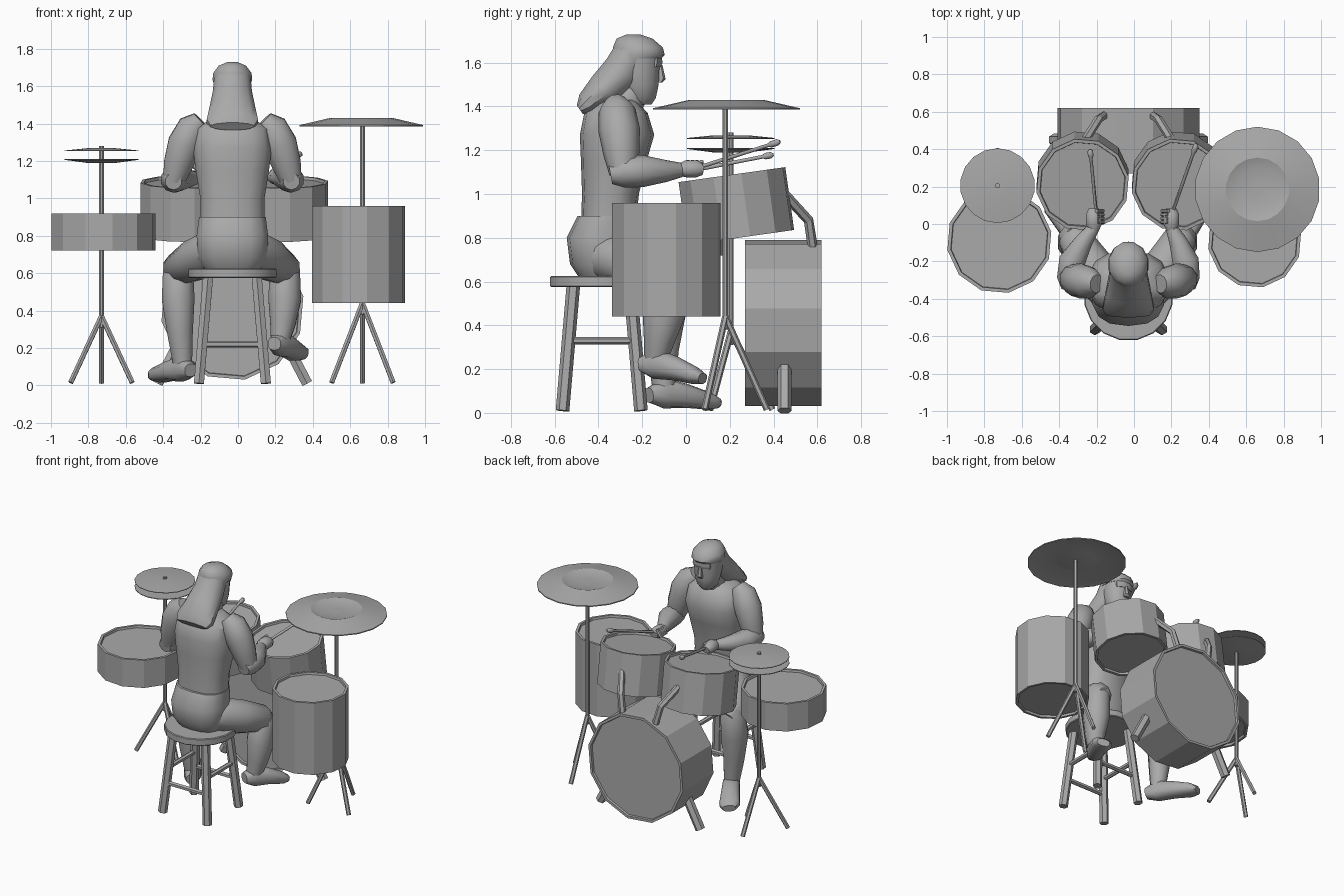
import bpy, bmesh, math
from mathutils import Vector, Matrix

if "Cube" in bpy.data.objects:
    bpy.data.objects.remove(bpy.data.objects["Cube"], do_unlink=True)

grey = bpy.data.materials.new("plain grey")
grey.use_nodes = True
grey.diffuse_color = (0.4, 0.4, 0.4, 1)
grey.node_tree.nodes["Principled BSDF"].inputs["Base Color"].default_value = grey.diffuse_color
MID = -0.03  # centre line of the player and the stool


def finish(name, bm, smooth=None):
    bmesh.ops.recalc_face_normals(bm, faces=bm.faces)
    mesh = bpy.data.meshes.new(name)
    bm.to_mesh(mesh)
    bm.free()
    mesh.materials.append(grey)
    ob = bpy.data.objects.new(name, mesh)
    bpy.context.collection.objects.link(ob)
    if smooth:
        bpy.ops.object.select_all(action='DESELECT')
        ob.select_set(True)
        bpy.context.view_layer.objects.active = ob
        bpy.ops.object.shade_smooth_by_angle(angle=math.radians(smooth))
    return ob


def loft(name, rings, sides=10, level=False, smooth=45, square=1.0):
    """Skin rings of (x, y, z, half width, half depth), level or across the path."""
    bm = bmesh.new()
    centres = [Vector(r[:3]) for r in rings]
    loops = []
    for i, ring in enumerate(rings):
        side, other = Vector((1, 0, 0)), Vector((0, 1, 0))
        if not level:
            t = (centres[min(i + 1, len(rings) - 1)] - centres[max(i - 1, 0)]).normalized()
            ref = other if abs(t.x) > 0.9 else side
            side = (ref - t * ref.dot(t)).normalized()
            other = t.cross(side)
        w, d = ring[3], ring[-1]
        loop = []
        for k in range(sides):
            a = math.tau * (k + 0.5) / sides
            c, s = math.cos(a), math.sin(a)
            c = math.copysign(abs(c) ** square, c)
            s = math.copysign(abs(s) ** square, s)
            loop.append(bm.verts.new(centres[i] + side * c * w + other * s * d))
        loops.append(loop)
    for a, b in zip(loops, loops[1:]):
        for k in range(sides):
            n = (k + 1) % sides
            bm.faces.new((a[k], a[n], b[n], b[k]))
    bm.faces.new(loops[0])
    bm.faces.new(loops[-1])
    return finish(name, bm, smooth)


def rod(name, a, b, r, sides=6):
    return loft(name, [(*a, r), (*b, r)], sides, smooth=None)


def lathe(name, x, y, profile, sides=18):
    return loft(name, [(x, y, z, r) for r, z in profile], sides, True, 30)


def drum(name, centre, radius, height, tilt=0):
    """Twelve-sided shell with a raised rim round both recessed heads."""
    bm = bmesh.new()
    bmesh.ops.create_cone(bm, cap_ends=True, segments=12, radius1=radius,
                          radius2=radius, depth=height)
    caps = [f for f in bm.faces if len(f.verts) > 4]
    bmesh.ops.inset_individual(bm, faces=caps, thickness=0.018)
    bmesh.ops.inset_individual(bm, faces=caps, thickness=0.003, depth=-0.015)
    spin = Matrix.Rotation(math.radians(10), 4, 'Z')
    bm.transform(Matrix.Translation(centre) @ Matrix.Rotation(math.radians(tilt), 4, 'X') @ spin)
    return finish(name, bm)


# Drums
drum("bass_drum", (MID, 0.445, 0.41), 0.385, 0.35, 90)
drum("snare_drum", (-0.72, -0.09, 0.82), 0.282, 0.2)
drum("floor_tom", (0.645, -0.09, 0.7), 0.252, 0.52)
drum("right_tom", (-0.275, 0.23, 0.945), 0.25, 0.29, 8)
drum("left_tom", (0.235, 0.23, 0.945), 0.25, 0.29, 8)

# Bass drum spurs and tom brackets
for s, side in ((-1, "right"), (1, "left")):
    rod(side + "_spur", (MID + s * 0.29, 0.45, 0.22), (MID + s * 0.4, 0.45, 0.01), 0.033)
    loft(side + "_tom_bracket", [(MID + s * 0.13, 0.58, 0.75, 0.023),
                                 (MID + s * 0.16, 0.56, 0.88, 0.023),
                                 (MID + s * 0.23, 0.45, 1.0, 0.023)], 6, smooth=None)


# Cymbal stands with tripod feet
def stand(name, x, y, hub, top):
    rod(name + "_pole", (x, y, hub - 0.06), (x, y, top), 0.014, 8)
    for k in range(3):
        a = math.pi / 2 + k * math.tau / 3
        foot = (x + 0.19 * math.cos(a), y + 0.19 * math.sin(a), 0.015)
        rod(name + "_foot", (x, y, hub), foot, 0.015)


stand("crash_stand", 0.665, 0.18, 0.44, 1.41)
stand("hi_hat_stand", -0.73, 0.205, 0.37, 1.28)
lathe("crash_cymbal", 0.66, 0.185, [(0.02, 1.405), (0.12, 1.405), (0.17, 1.418), (0.335, 1.385),
                                    (0.335, 1.392), (0.17, 1.43), (0.12, 1.413), (0.02, 1.416)])
lathe("hi_hat_top", -0.73, 0.205, [(0.02, 1.252), (0.2, 1.252), (0.2, 1.256),
                                   (0.08, 1.268), (0.02, 1.268)])
lathe("hi_hat_bottom", -0.73, 0.205, [(0.02, 1.19), (0.08, 1.19), (0.2, 1.206),
                                      (0.2, 1.211), (0.02, 1.211)])

# Stool
SEAT_Y = -0.385
lathe("stool_seat", MID, SEAT_Y, [(0.235, 0.575), (0.24, 0.58), (0.24, 0.62), (0.235, 0.625)], 16)


def leg_point(sx, sy, z):
    spread = 0.18 - 0.05 * z / 0.58
    return (MID + sx * spread, SEAT_Y + sy * spread, z)


for s in (-1, 1):
    for t in (-1, 1):
        rod("stool_leg", leg_point(s, t, 0.01), leg_point(s, t, 0.58), 0.031)
    rod("stool_side_rung", leg_point(s, -1, 0.33), leg_point(s, 1, 0.33), 0.017)
    rod("stool_cross_rung", leg_point(-1, s, 0.22), leg_point(1, s, 0.22), 0.017)


# Player: body and head, as level rings of (y, z, half width, half depth)
def body(name, rings, **options):
    return loft(name, [(MID, *r) for r in rings], level=True, **options)


body("hips", [(-0.38, 0.62, 0.15, 0.11), (-0.375, 0.68, 0.19, 0.155), (-0.385, 0.8, 0.195, 0.16),
              (-0.36, 0.9, 0.182, 0.135)], sides=14, square=0.8)
body("torso", [(-0.355, 0.86, 0.175, 0.125), (-0.345, 1.0, 0.175, 0.13), (-0.33, 1.15, 0.2, 0.15),
               (-0.315, 1.27, 0.215, 0.17), (-0.32, 1.37, 0.2, 0.145), (-0.32, 1.43, 0.11, 0.09)],
     sides=14, square=0.8)
loft("neck", [(MID, -0.31, 1.36, 0.085), (MID, -0.23, 1.48, 0.07)])
body("head", [(-0.205, 1.41, 0.04, 0.05), (-0.205, 1.44, 0.07, 0.07), (-0.21, 1.5, 0.088, 0.088),
              (-0.215, 1.56, 0.096, 0.095), (-0.215, 1.66, 0.1, 0.11)], sides=12)
body("hair_cap", [(-0.225, 1.62, 0.105, 0.118), (-0.215, 1.635, 0.11, 0.122),
                  (-0.22, 1.67, 0.106, 0.118), (-0.235, 1.71, 0.075, 0.085),
                  (-0.24, 1.728, 0.03, 0.035)], sides=12)
loft("long_hair", [(MID, -0.24, 1.65, 0.1, 0.09), (MID, -0.29, 1.56, 0.108, 0.095),
                   (MID, -0.37, 1.48, 0.125, 0.085), (MID, -0.45, 1.41, 0.142, 0.06),
                   (MID, -0.485, 1.385, 0.12, 0.025)], 12)
body("nose", [(-0.125, 1.51, 0.022, 0.018), (-0.115, 1.525, 0.022, 0.022),
              (-0.12, 1.59, 0.01, 0.012)], sides=6)
body("brow", [(-0.15, 1.58, 0.07, 0.035), (-0.15, 1.6, 0.075, 0.047),
              (-0.15, 1.63, 0.07, 0.04)], sides=8)

# Arms, fists and sticks
for s, side, hand_x, tip in ((-1, "right", -0.215, (-0.235, 0.4, 1.18)),
                             (1, "left", 0.2, (0.335, 0.43, 1.24))):
    elbow = MID + s * 0.315
    loft(side + "_upper_arm", [(MID + s * 0.17, -0.32, 1.42, 0.05), (MID + s * 0.21, -0.315, 1.38, 0.085),
                               (MID + s * 0.255, -0.305, 1.29, 0.095),
                               (MID + s * 0.29, -0.295, 1.18, 0.082), (elbow, -0.29, 1.09, 0.06)])
    loft(side + "_forearm", [(elbow, -0.345, 1.09, 0.045), (elbow, -0.29, 1.1, 0.07),
                             (elbow * 0.9 + hand_x * 0.1, -0.2, 1.105, 0.074),
                             (elbow * 0.4 + hand_x * 0.6, -0.09, 1.105, 0.05),
                             (hand_x, -0.02, 1.11, 0.033)])
    loft(side + "_fist", [(hand_x, -0.035, 1.11, 0.03), (hand_x, 0, 1.115, 0.045, 0.042),
                          (hand_x, 0.05, 1.115, 0.045, 0.042), (hand_x, 0.08, 1.11, 0.03, 0.025)], 8)
    for k in range(4):
        y = 0.01 + 0.02 * k
        rod(side + "_finger", (hand_x - s * 0.015, y, 1.15), (hand_x - s * 0.05, y, 1.1), 0.011)
    start = Vector((hand_x - s * 0.02, -0.01, 1.1))
    way = Vector(tip) - start
    loft(side + "_stick", [(*(start + way * f), r) for f, r in
                           ((0, 0.01), (0.88, 0.009), (0.91, 0.016), (0.97, 0.016), (1, 0.007))], 8)

# Legs and shoes
for s, side, shin_x, ankle, toe in (
        (-1, "right", -0.32, Vector((-0.295, -0.1, 0.1)), Vector((-0.42, 0.1, 0.055))),
        (1, "left", 0.25, Vector((0.225, -0.14, 0.235)), Vector((0.315, 0.04, 0.17)))):
    loft(side + "_thigh", [(MID + s * 0.08, -0.42, 0.72, 0.09), (MID + s * 0.12, -0.34, 0.71, 0.115),
                           (MID + s * 0.2, -0.22, 0.67, 0.115), (shin_x, -0.07, 0.62, 0.09),
                           (shin_x, -0.02, 0.6, 0.05)])
    loft(side + "_shin", [(shin_x, -0.07, 0.68, 0.05), (shin_x, -0.08, 0.62, 0.085),
                          (shin_x, -0.1, 0.46, 0.092, 0.1), (*ankle.lerp(Vector((shin_x, -0.11, 0.4)), 0.6), 0.072),
                          (*ankle, 0.052)])
    step = toe - ankle
    heel = ankle - step * 0.35 - Vector((0, 0, 0.035))
    loft(side + "_shoe", [(*heel, 0.04, 0.035), (*(ankle - Vector((0, 0, 0.01))), 0.058, 0.07),
                          (*(ankle + step * 0.5), 0.062, 0.055), (*toe, 0.07, 0.04),
                          (*(toe + step * 0.2), 0.045, 0.025)], 10, square=0.8)
